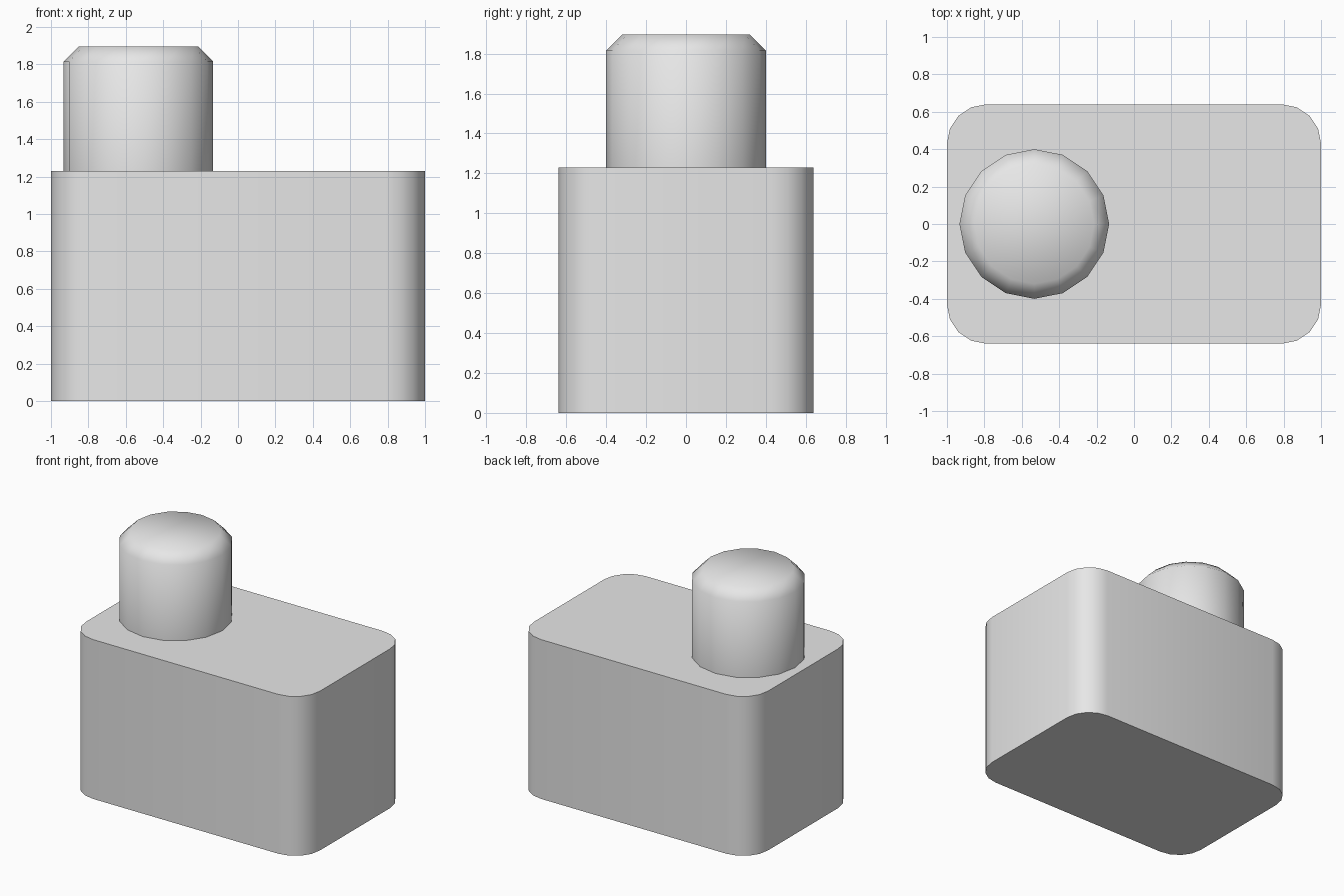
import bpy, bmesh, math

if "Cube" in bpy.data.objects:
    bpy.data.objects.remove(bpy.data.objects["Cube"])

grey = bpy.data.materials.new("light_grey")
grey.diffuse_color = (0.8, 0.8, 0.8, 1)
grey.use_nodes = True
grey.node_tree.nodes["Principled BSDF"].inputs["Base Color"].default_value = grey.diffuse_color


def loft(name, rings, angle):
    """Build a closed solid from stacked rings of equal length."""
    bm = bmesh.new()
    loops = [[bm.verts.new(p) for p in ring] for ring in rings]
    n = len(loops[0])
    for a, b in zip(loops, loops[1:]):
        for i in range(n):
            j = (i + 1) % n
            bm.faces.new((a[i], a[j], b[j], b[i]))
    bm.faces.new(loops[0][::-1])
    bm.faces.new(loops[-1])
    mesh = bpy.data.meshes.new(name)
    bm.to_mesh(mesh)
    bm.free()
    mesh.materials.append(grey)
    obj = bpy.data.objects.new(name, mesh)
    bpy.context.collection.objects.link(obj)
    bpy.ops.object.select_all(action='DESELECT')
    obj.select_set(True)
    bpy.context.view_layer.objects.active = obj
    bpy.ops.object.shade_smooth_by_angle(angle=math.radians(angle))
    return obj


def rounded_rectangle(hx, hy, r, z, segments=4):
    points = []
    for k, (sx, sy) in enumerate([(1, 1), (-1, 1), (-1, -1), (1, -1)]):
        for i in range(segments + 1):
            a = math.pi / 2 * (k + i / segments)
            points.append((sx * (hx - r) + r * math.cos(a),
                           sy * (hy - r) + r * math.sin(a), z))
    return points


def circle(x, r, z, sides=16):
    return [(x + r * math.cos(math.tau * i / sides),
             r * math.sin(math.tau * i / sides), z) for i in range(sides)]


# Block with rounded vertical corners
loft("body", [rounded_rectangle(1, 0.64, 0.21, z) for z in (0, 1.23)], 40)

# Round post with a softly shaded chamfered top
loft("post", [circle(-0.533, r, z) for r, z in
              ((0.4, 1.23), (0.4, 1.815), (0.32, 1.895))], 60)
